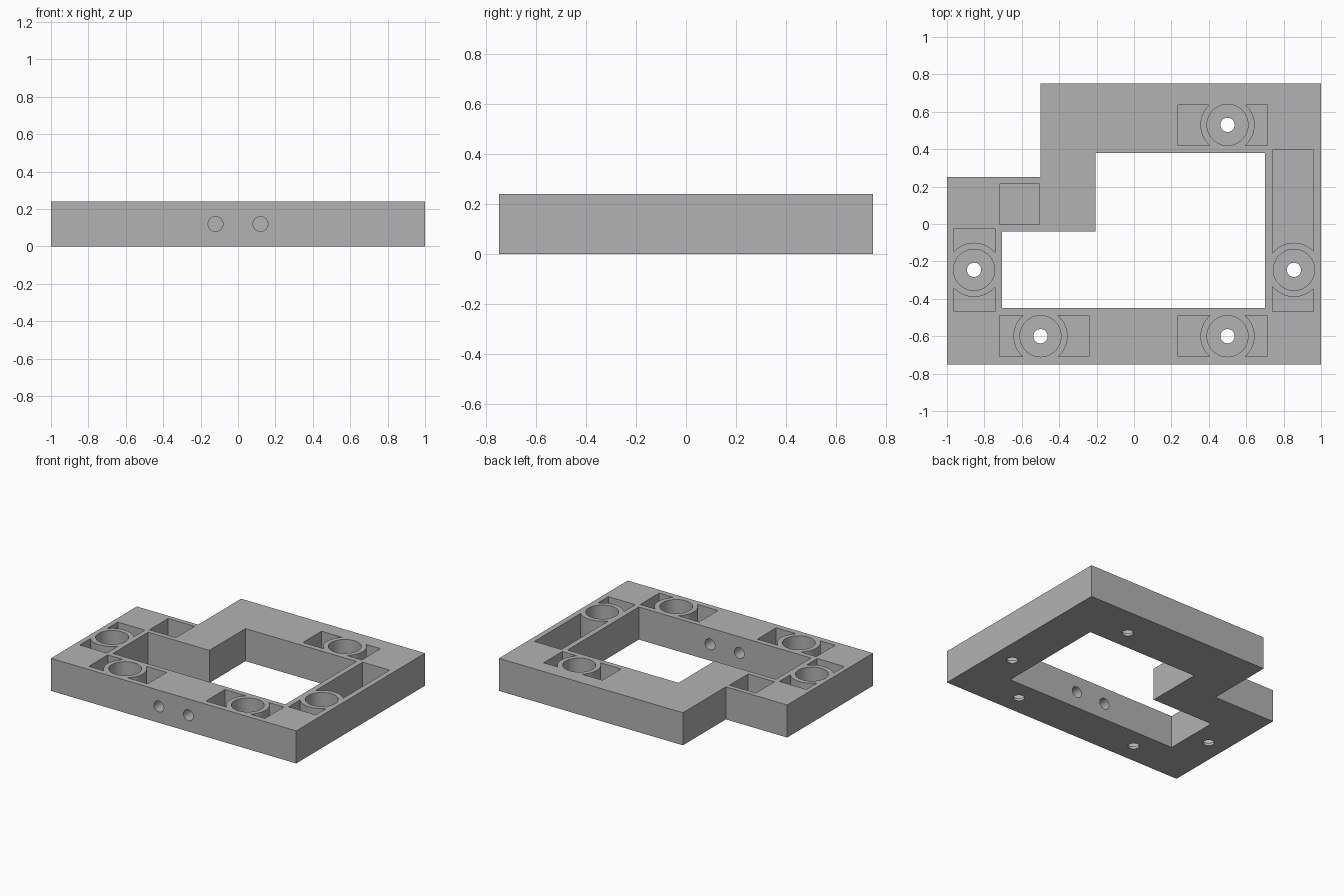
import bpy
import bmesh

cube = bpy.data.objects.get("Cube")
if cube:
    bpy.data.objects.remove(cube, do_unlink=True)

HEIGHT, FLOOR, TOP = 0.24, 0.02, 0.4
BORE, COLLAR, SCREW = 0.11, 0.145, 0.038

grey = bpy.data.materials.new("plain grey")
grey.use_nodes = True
colour = (0.45, 0.45, 0.45, 1)
grey.diffuse_color = colour
grey.node_tree.nodes["Principled BSDF"].inputs["Base Color"].default_value = colour


def prism(name, points, low, high):
    """Extrude a flat outline from low to high."""
    bm = bmesh.new()
    face = bm.faces.new([bm.verts.new((x, y, low)) for x, y in points])
    moved = bmesh.ops.extrude_face_region(bm, geom=[face])["geom"]
    for v in moved:
        if isinstance(v, bmesh.types.BMVert):
            v.co.z = high
    bmesh.ops.recalc_face_normals(bm, faces=bm.faces)
    mesh = bpy.data.meshes.new(name)
    bm.to_mesh(mesh)
    bm.free()
    mesh.materials.append(grey)
    obj = bpy.data.objects.new(name, mesh)
    bpy.context.collection.objects.link(obj)
    return obj


def box(name, x0, x1, y0, y1):
    return prism(name, [(x0, y0), (x1, y0), (x1, y1), (x0, y1)], FLOOR, TOP)


def rod(name, radius, low, high, x, y):
    bpy.ops.mesh.primitive_cylinder_add(
        vertices=48, radius=radius, depth=high - low, location=(x, y, (low + high) / 2))
    obj = bpy.context.object
    obj.name = name
    obj.data.materials.append(grey)
    return obj


def cut(target, cutter):
    """Subtract the cutter from the target, then discard it."""
    mod = target.modifiers.new("cut", "BOOLEAN")
    mod.operation = "DIFFERENCE"
    mod.solver = "EXACT"
    mod.object = cutter
    bpy.context.view_layer.objects.active = target
    bpy.ops.object.modifier_apply(modifier=mod.name)
    bpy.data.objects.remove(cutter, do_unlink=True)


# Stepped frame with its stepped window
frame = prism("mounting_frame", [(-1, -0.75), (1, -0.75), (1, 0.75), (-0.5, 0.75),
                                 (-0.5, 0.25), (-1, 0.25)], 0, HEIGHT)
cut(frame, prism("window", [(-0.705, -0.45), (0.7, -0.45), (0.7, 0.38), (-0.205, 0.38),
                            (-0.205, -0.04), (-0.705, -0.04)], -0.1, TOP))

# Magnet seats: centre, then the pocket around the collar
seats = [
    ((0.5, 0.53), (0.235, 0.715, 0.42, 0.637)),
    ((-0.855, -0.245), (-0.963, -0.743, -0.467, -0.025)),
    ((0.855, -0.245), (0.74, 0.96, -0.467, 0.395)),
    ((-0.5, -0.6), (-0.72, -0.24, -0.708, -0.488)),
    ((0.5, -0.6), (0.235, 0.715, -0.708, -0.488)),
]
for centre, pocket in seats:
    cutter = box("pocket", *pocket)
    cut(cutter, rod("collar", COLLAR, -0.1, TOP + 0.1, *centre))
    cut(frame, cutter)
    cut(frame, rod("bore", BORE, FLOOR, TOP, *centre))
    cut(frame, rod("screw_hole", SCREW, -0.1, TOP, *centre))

# Separate square pocket beside the step
cut(frame, box("square_pocket", -0.72, -0.505, -0.003, 0.215))

# Two cable holes through the front rail
for x in (-0.12, 0.12):
    hole = rod("cable_hole", 0.04, -0.25, 0.25, x, -0.6)
    hole.location.z = HEIGHT / 2
    hole.rotation_euler.x = 1.5708
    cut(frame, hole)

bpy.ops.object.select_all(action="DESELECT")
frame.select_set(True)
bpy.context.view_layer.objects.active = frame
bpy.ops.object.shade_smooth_by_angle(angle=0.5)
